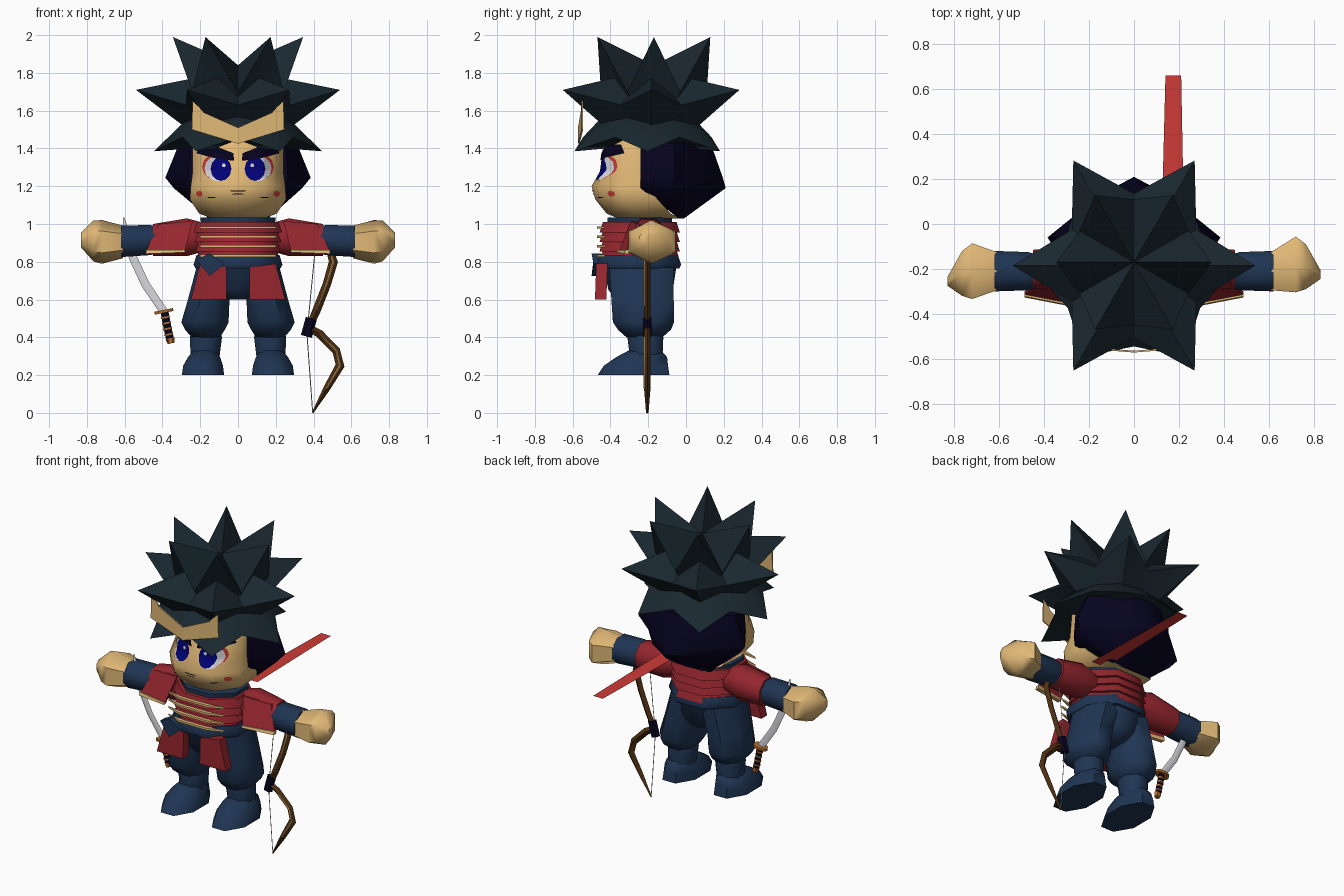
import bpy, bmesh, math
from mathutils import Vector
from mathutils.bvhtree import BVHTree

if "Cube" in bpy.data.objects:
    bpy.data.objects.remove(bpy.data.objects["Cube"], do_unlink=True)


def material(name, r, g, b):
    m = bpy.data.materials.new(name)
    m.use_nodes = True
    m.diffuse_color = (r, g, b, 1)
    node = m.node_tree.nodes["Principled BSDF"]
    node.inputs["Base Color"].default_value = (r, g, b, 1)
    node.inputs["Roughness"].default_value = 0.9
    return m


skin = material("skin tan", .75, .48, .18)
hair = material("blue black hair", .01, .021, .029)
navy = material("dark navy", .002, .001, .014)
red = material("armour red", .3, .019, .027)
bright = material("bright red", .62, .044, .038)
cloth = material("blue cloth", .014, .036, .088)
white = material("pale steel", .7, .7, .73)
iris = material("iris blue", .0005, .0005, .18)
brown = material("bow brown", .075, .028, .006)
orange = material("guard orange", .45, .15, .025)


def build(name, mat, verts, faces):
    """Make a mesh that is smooth except across sharp edges."""
    bm = bmesh.new()
    vs = [bm.verts.new(v) for v in verts]
    for f in faces:
        bm.faces.new([vs[i] for i in f]).smooth = True
    bmesh.ops.recalc_face_normals(bm, faces=bm.faces)
    for e in bm.edges:
        e.smooth = e.calc_face_angle(0) < math.radians(55)
    mesh = bpy.data.meshes.new(name)
    bm.to_mesh(mesh)
    bm.free()
    mesh.materials.append(mat)
    ob = bpy.data.objects.new(name, mesh)
    bpy.context.collection.objects.link(ob)
    return ob


def loft(name, mat, rings):
    """Skin a stack of equal rings and cap both ends."""
    n = len(rings[0])
    faces = [list(range(n)), [(len(rings) - 1) * n + i for i in range(n)]]
    for k in range(len(rings) - 1):
        for i in range(n):
            j = (i + 1) % n
            faces.append([k * n + i, k * n + j, k * n + n + j, k * n + n + i])
    return build(name, mat, [p for r in rings for p in r], faces)


def tube(name, mat, sections, axis="z", side=1, n=8):
    """Sections are (position, centre a, centre b, radius a, radius b)."""
    rings = []
    for p, ca, cb, ra, rb in sections:
        ring = []
        for i in range(n):
            t = 2 * math.pi * (i + .5) / n
            k = 1 / math.cos(math.pi / n)
            a, b = ca + ra * k * math.cos(t), cb + rb * k * math.sin(t)
            ring.append((side * a, b, p) if axis == "z" else (side * p, a, b))
        rings.append(ring)
    return loft(name, mat, rings)


def plate(name, mat, pts, offset):
    pts = [Vector(p) for p in pts]
    return loft(name, mat, [pts, [p + Vector(offset) for p in pts]])


def rod(name, mat, path, y, widths, depth, n=4):
    """Sweep an oval along an x-z path."""
    pts = [Vector((x, y, z)) for x, z in path]
    rings = []
    for k, p in enumerate(pts):
        t = (pts[min(k + 1, len(pts) - 1)] - pts[max(k - 1, 0)]).normalized()
        side = Vector((t.z, 0, -t.x)) * widths[k]
        d = depth * min(1, widths[k] / max(widths) + .2)
        rings.append([p + side * math.cos(a) + Vector((0, d, 0)) * math.sin(a)
                      for a in (2 * math.pi * i / n for i in range(n))])
    return loft(name, mat, rings)


# Face: rings with front depth, half width and back depth
def face_ring(z, yf, w, yb):
    half = [(.55 * w, yf + .025), (w, yf + .15), (w * .95, yb)]
    return [(0, yf, z)] + [(x, y, z) for x, y in half] + [(-x, y, z) for x, y in half[::-1]]


face = loft("face", skin, [face_ring(*r) for r in (
    (1.03, -.36, .14, -.03), (1.055, -.42, .205, -.08), (1.13, -.48, .255, -.15),
    (1.2, -.5, .25, -.2), (1.28, -.455, .24, -.2), (1.45, -.435, .24, -.2), (1.57, -.34, .17, -.2))])


# Dark back of the head
def cap_ring(z, x1, y1, x2, y2, x3, y3, back):
    half = [(x1, y1), (x2, y2), (x3, y3)]
    return [(x, y, z) for x, y in half] + [(0, back, z)] + [(-x, y, z) for x, y in half[::-1]]


loft("back_hair", navy, [cap_ring(*r) for r in (
    (1.03, .16, -.04, .15, -.025, .07, -.015, -.01), (1.19, .255, -.24, .34, -.08, .15, .13, .21),
    (1.245, .265, -.24, .385, -.06, .15, .13, .195), (1.43, .25, -.24, .31, -.06, .12, .1, .13))])


# Hair: three stacked six-pointed stars
def star(name, y_mid, radius, z_tip, inner, z_valley, z_top, z_bottom):
    verts = [(0, y_mid, z_top), (0, y_mid, z_bottom)]
    for i in range(12):
        r, z = (inner, z_valley) if i % 2 else (radius, z_tip)
        a = math.pi * i / 6
        verts.append((r * math.cos(a), y_mid + r * math.sin(a), z))
    faces = []
    for i in range(12):
        j = (i + 1) % 12
        faces += [(0, 2 + i, 2 + j), (1, 2 + j, 2 + i)]
    build(name, hair, verts, faces)


star("hair_crown", -.17, .345, 1.99, .28, 1.7, 1.84, 1.3)
star("hair_middle", -.185, .54, 1.71, .32, 1.63, 1.82, 1.3)
star("hair_lower", -.205, .445, 1.385, .34, 1.46, 1.82, 1.42)

# Face details wrapped onto the head
tree = BVHTree.FromPolygons([v.co for v in face.data.vertices], [p.vertices for p in face.data.polygons])


def decal(name, mat, corners, lift, steps=8):
    outline = [tuple(a + (b - a) * t / 3 for a, b in zip(p, q))
               for p, q in zip(corners, corners[1:] + corners[:1]) for t in range(3)]
    n = len(outline)
    cx, cz = (sum(p[k] for p in outline) / n for k in (0, 1))
    flat = [(cx, cz)] + [(cx + (x - cx) * s / steps, cz + (z - cz) * s / steps)
                         for s in range(1, steps + 1) for x, z in outline]
    verts = []
    for x, z in flat:
        hit = tree.ray_cast(Vector((x, -2, z)), Vector((0, 1, 0)))[0]
        verts.append((x, (hit.y if hit else -.3) - lift, z))
    faces = [(0, 1 + i, 1 + (i + 1) % n) for i in range(n)]
    for s in range(steps - 1):
        for i in range(n):
            a, b = 1 + s * n + i, 1 + s * n + (i + 1) % n
            faces.append((a, b, b + n, a + n))
    build(name, mat, verts, faces)


def oval(x, z, rx, rz, n=12):
    return [(x + rx * math.cos(2 * math.pi * i / n), z + rz * math.sin(2 * math.pi * i / n)) for i in range(n)]


BROW = ((.02, 1.335), (.025, 1.375), (.09, 1.4), (.13, 1.425), (.2, 1.42), (.22, 1.375), (.13, 1.35), (.07, 1.34))
for s, tag in ((1, "left"), (-1, "right")):
    decal(tag + "_eye_rim", bright, oval(s * .115, 1.303, .075, .07), .003)
    decal(tag + "_eye_white", white, oval(s * .108, 1.295, .07, .068), .005)
    decal(tag + "_iris", iris, oval(s * .09, 1.292, .055, .064), .007)
    decal(tag + "_eye_glint", white, oval(s * .075, 1.31, .011, .011, 6), .009)
    decal(tag + "_brow", navy, [(s * x, z) for x, z in BROW], .009)
    decal(tag + "_cheek_mark", bright, oval(s * .205, 1.16, .018, .016, 8), .004)
    decal(tag + "_mouth_corner", navy, oval(s * .14, 1.14, .024, .004, 6), .004)
    # Headband half, shoulder, arm and hand
    band = ((0, 1.51), (.18, 1.59), (.24, 1.66), (.245, 1.5), (0, 1.425))
    plate(tag + "_headband", skin, [(s * x, -.572 + .08 * x, z) for x, z in band], (0, .008, 0))
    tube(tag + "_sleeve", red, [(.16, -.2, .93, .07, .07), (.27, -.2, .93, .1, .1),
                                (.45, -.2, .915, .085, .085)], "x", s)
    tube(tag + "_cuff", cloth, [(.42, -.21, .915, .07, .07), (.47, -.21, .915, .085, .08),
                                (.62, -.21, .908, .09, .083)], "x", s)
    y = -.195 + s * .015
    tube(tag + "_hand", skin, [(.61, -.21, .905, .085, .075), (.72, y, .905, .124, .1),
                               (.765, y - .01, .91, .1, .094), (.83, y - .045, .915, .02, .035)], "x", s, 6)
    plate(tag + "_shoulder_plate", red, [(s * .24, -.29, 1.015), (s * .42, -.26, 1.0),
          (s * .485, -.315, .86), (s * .28, -.355, .86)], (0, .015, 0))
    plate(tag + "_shoulder_hem", skin, [(s * .28, -.362, .862), (s * .487, -.322, .862),
          (s * .487, -.327, .842), (s * .28, -.367, .85)], (0, .025, 0))
    # Skirt plate, leg and foot
    plate(tag + "_skirt_plate", red, [(s * .06, -.475, .77), (s * .2, -.475, .79),
          (s * .25, -.482, .6), (s * .06, -.482, .6)], (0, .06, 0))
    tube(tag + "_thigh", cloth, [(.4, .17, -.22, .075, .095), (.44, .175, -.22, .105, .14),
         (.48, .175, -.225, .125, .162), (.6, .155, -.23, .11, .165), (.77, .11, -.235, .11, .17)], "z", s)
    tube(tag + "_shin", cloth, [(.28, .175, -.21, .075, .085), (.4, .17, -.215, .085, .095),
         (.45, .17, -.215, .07, .085)], "z", s)
    tube(tag + "_foot", cloth, [(.2, .185, -.278, .112, .19), (.25, .185, -.265, .105, .17),
         (.295, .18, -.235, .085, .135), (.335, .175, -.215, .055, .08)], "z", s)
decal("nose_line", navy, oval(0, 1.175, .05, .004, 6), .004)
decal("mouth_line", navy, oval(0, 1.158, .035, .003, 6), .004)

# Torso: overlapping armour bands with cords, collar, belt and hips
tube("chest", red, [(.8, 0, -.245, .21, .19), (1.0, 0, -.245, .22, .19)])
for i in range(4):
    z = 1.01 - i * .05
    tube("armour_band_%d" % i, red, [(z - .056, 0, -.245, .235 - .005 * i, .213),
                                   (z, 0, -.245, .215 - .005 * i, .195)])
    plate("chest_cord_%d" % i, skin, [(x, y, z - .022) for x, y in
          ((-.2, -.43), (-.1, -.47), (.1, -.47), (.2, -.43), (.1, -.445), (-.1, -.445))], (0, 0, -.013))
tube("collar", cloth, [(.97, 0, -.245, .19, .17), (1.035, 0, -.245, .2, .17)])
tube("belt", cloth, [(.765, 0, -.25, .225, .215), (.785, 0, -.25, .235, .225), (.835, 0, -.25, .22, .205)])
tube("hips", cloth, [(.6, 0, -.24, .06, .13), (.65, 0, -.24, .13, .17), (.78, 0, -.245, .21, .195)])
plate("belt_knot", cloth, [(-.22, -.49, .81), (-.15, -.5, .845), (-.07, -.49, .79), (-.15, -.5, .725)], (0, .05, 0))
build("scarf_tail", bright, [(.12, -.12, 1.04), (.225, -.12, 1.04), (.21, .66, 1.04), (.14, .66, 1.04)],
      [(0, 1, 2, 3)])

# Sword
rod("sword_blade", white, [(-.605, 1.035), (-.59, .95), (-.555, .82), (-.49, .68), (-.395, .54)], -.21,
    [.003, .018, .022, .022, .022], .007)
rod("sword_handle", navy, [(-.39, .54), (-.375, .46), (-.358, .38)], -.21, [.021] * 3, .015, 6)
rod("sword_guard", orange, [(-.394, .545), (-.391, .53)], -.21, [.05, .05], .035, 8)
rod("sword_pommel", orange, [(-.36, .395), (-.354, .368)], -.21, [.024, .018], .018, 6)
for i in range(4):
    x, z = -.386 + i * .006, .51 - i * .03
    rod("handle_wrap_%d" % i, orange, [(x, z), (x + .002, z - .009)], -.21, [.024, .024], .018, 6)

# Bow: brown limbs with a pale inlay, grip and string
LIMBS = {"lower": ((.375, .45), (.43, .42), (.52, .33), (.54, .25), (.47, .13), (.395, 0)),
         "upper": ((.375, .45), (.415, .54), (.47, .68), (.505, .8), (.48, .88), (.42, .99))}
for tag, path in LIMBS.items():
    rod("bow_%s_limb" % tag, brown, path, -.205, [.018, .022, .022, .024, .018, .004], .018)
    rod("bow_%s_inlay" % tag, skin, path[1:5], -.221, [.002, .004, .005, .003], .004)
rod("bow_grip", navy, [(.362, .405), (.388, .5)], -.205, [.03, .03], .025, 6)
rod("bow_string", white, [(.395, .005), (.365, .42), (.42, .985)], -.205, [.0025] * 3, .0025)
